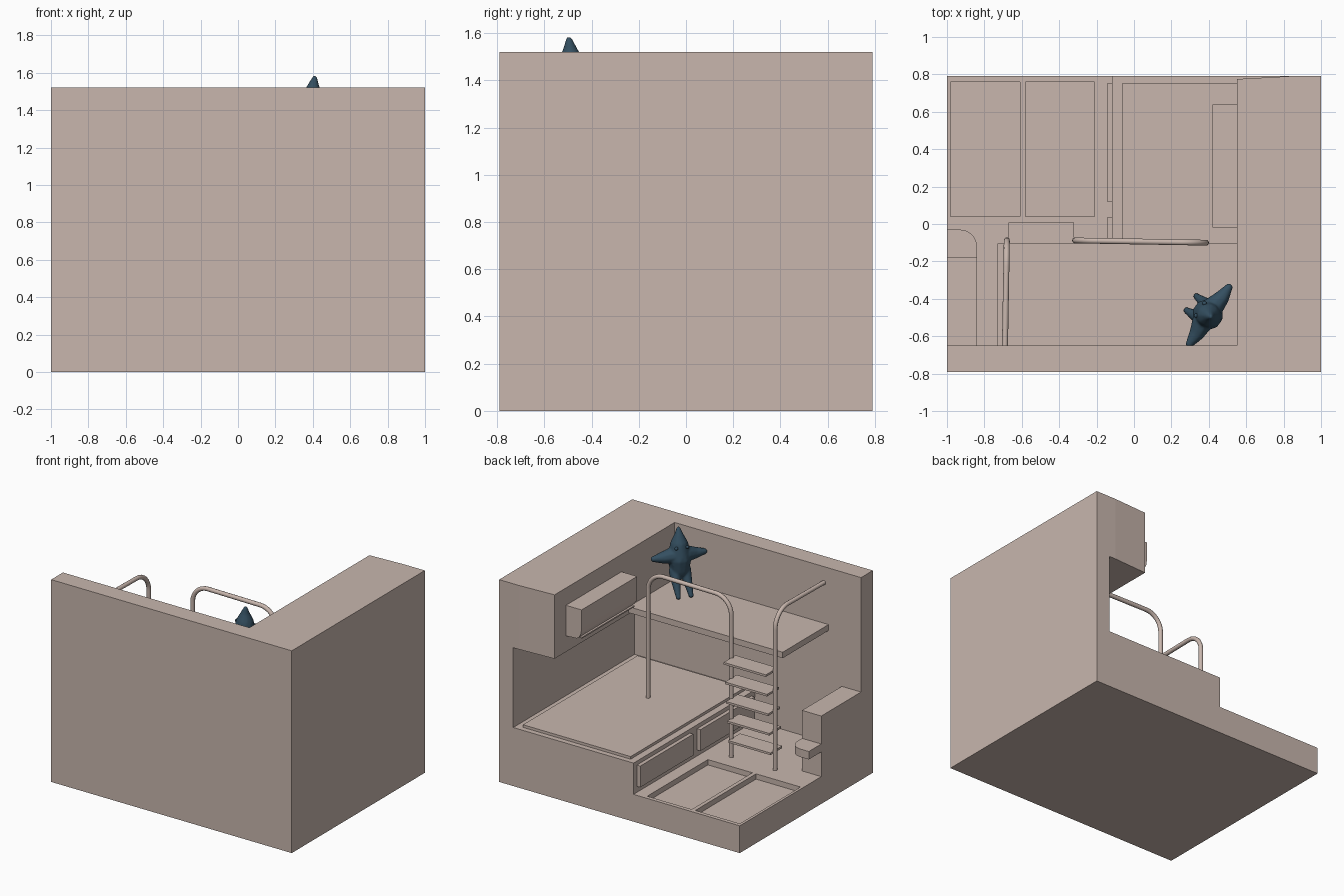
import bpy, bmesh, math
from mathutils import Vector, Matrix

if "Cube" in bpy.data.objects:
    bpy.data.objects.remove(bpy.data.objects["Cube"])


def material(name, rgb):
    m = bpy.data.materials.new(name)
    m.diffuse_color = (*rgb, 1)
    m.use_nodes = True
    m.node_tree.nodes["Principled BSDF"].inputs["Base Color"].default_value = m.diffuse_color
    return m


TAN = material("warm beige", (0.58, 0.47, 0.42))
BLUE = material("dark slate blue", (0.034, 0.078, 0.118))


def add(name, bm, mat):
    bmesh.ops.recalc_face_normals(bm, faces=bm.faces)
    me = bpy.data.meshes.new(name)
    bm.to_mesh(me)
    bm.free()
    me.materials.append(mat)
    ob = bpy.data.objects.new(name, me)
    bpy.context.collection.objects.link(ob)
    return ob


def box(name, x0, x1, y0, y1, z0, z1):
    bm = bmesh.new()
    mtx = (Matrix.Translation(((x0 + x1) / 2, (y0 + y1) / 2, (z0 + z1) / 2))
           @ Matrix.Diagonal((x1 - x0, y1 - y0, z1 - z0, 1)))
    bmesh.ops.create_cube(bm, size=1, matrix=mtx)
    return add(name, bm, TAN)


def prism(name, pts, direction):
    """Extrude a flat outline of 3D points."""
    bm = bmesh.new()
    f = bm.faces.new([bm.verts.new(p) for p in pts])
    ext = bmesh.ops.extrude_face_region(bm, geom=[f])
    vs = [g for g in ext["geom"] if isinstance(g, bmesh.types.BMVert)]
    bmesh.ops.translate(bm, verts=vs, vec=direction)
    return add(name, bm, TAN)


def cut(target, cutter):
    mod = target.modifiers.new(cutter.name, "BOOLEAN")
    mod.operation = "DIFFERENCE"
    mod.solver = "EXACT"
    mod.object = cutter
    cutter.hide_render = True
    cutter.hide_set(True)


# room shell: one block with the living space carved out
shell = box("room_shell", -1, 1, -0.79, 0.79, 0, 1.52)
cut(shell, box("cut_bed_niche", 0, 0.883, -0.65, 0.9, 0.44, 1.04))
cut(shell, box("cut_upper_space", -1.1, 0.55, -0.65, 0.9, 0.44, 1.7))
cut(shell, box("cut_floor_space", -1.1, -0.117, -0.65, 0.9, 0.205, 1.0))
for i, x in enumerate((-0.98, -0.58)):
    cut(shell, box(f"cut_floor_hatch_{i}", x, x + 0.37, 0.04, 0.76, 0.165, 0.4))
cut(shell, prism("cut_cabinet_taper",
                 [(0.5, 0.772, 1.0), (0.83, 0.79, 1.0), (0.83, 0.9, 1.0), (0.5, 0.9, 1.0)],
                 (0, 0, 0.7)))

# bed and drawers
box("mattress", -0.065, 0.83, -0.61, 0.75, 0.43, 0.46)
for i, (y0, y1) in enumerate(((0.12, 0.75), (-0.61, 0.035))):
    box(f"drawer_front_{i}", -0.145, -0.11, y0, y1, 0.25, 0.41)

# loft shelf
box("loft_shelf", -0.73, 0.57, -0.105 - 0.55, -0.105, 1.05, 1.095)

# counter block and rounded ledge
box("counter_block", -1, -0.84, -0.66, -0.178, 0.2, 0.66)
arc = [(-0.93 + 0.09 * math.cos(a), -0.12 + 0.09 * math.sin(a), 0.39)
       for a in (math.radians(d) for d in range(0, 91, 15))]
prism("rounded_ledge", [(-1, -0.19, 0.39), (-0.84, -0.19, 0.39)] + arc + [(-1, -0.03, 0.39)],
      (0, 0, 0.06))

# wall unit with a rounded lower front edge
prof = [(0.56, 1.39), (0.42, 1.39), (0.42, 1.25), (0.425, 1.21), (0.44, 1.18), (0.46, 1.165), (0.56, 1.16)]
prism("wall_unit", [(x, -0.02, z) for x, z in prof], (0, 0.66, 0))
box("wall_unit_flap", 0.43, 0.45, 0.0, 0.62, 1.165, 1.175)


def pole(name, pts, bends, radius=0.016):
    """Tube along points, rounding inner corners by the bend radius."""
    pts = [Vector(p) for p in pts]
    path = [pts[0]]
    for i in range(1, len(pts) - 1):
        p = pts[i]
        u, v = (pts[i - 1] - p).normalized(), (pts[i + 1] - p).normalized()
        c = p + (u + v) * bends
        for k in range(9):
            a = math.radians(90 * k / 8)
            path.append(c - v * bends * math.cos(a) - u * bends * math.sin(a))
    path.append(pts[-1])
    cu = bpy.data.curves.new(name, "CURVE")
    cu.dimensions = "3D"
    cu.bevel_depth = radius
    cu.bevel_resolution = 3
    cu.use_fill_caps = True
    sp = cu.splines.new("POLY")
    sp.points.add(len(path) - 1)
    for q, p in zip(sp.points, path):
        q.co = (*p, 1)
        q.radius = 1
    sp.use_smooth = True
    cu.materials.append(TAN)
    bpy.context.collection.objects.link(bpy.data.objects.new(name, cu))


# handrails
pole("guard_rail", [(0.385, -0.1, 0.44), (0.385, -0.1, 1.4), (-0.315, -0.088, 1.4), (-0.315, -0.088, 0.2)], 0.13)
pole("ladder_rail", [(-0.68, -0.088, 0.2), (-0.68, -0.088, 1.4), (-0.69, -0.655, 1.4)], 0.14)

# ladder treads
for i in range(5):
    z = 0.345 + 0.152 * i
    y = -0.045 + 0.0135 * i
    box(f"ladder_tread_{i}", -0.67, -0.32, y - 0.14, y, z - 0.016, z)

# plush star: chains of balls fused by a remesh
side = Vector((0.57, 0.82, 0))
face = Vector((-0.82, 0.57, 0))
base = Vector((0.402, -0.49, 0))


def at(s, f, z):
    return base + side * s + face * f + Vector((0, 0, z))


chains = [[(at(0, -0.01, 1.572), 0.014), (at(0, 0, 1.52), 0.034), (at(0, 0.005, 1.45), 0.066),
           (at(0, 0.01, 1.36), 0.084), (at(0, 0.015, 1.285), 0.07)]]
for s in (-1, 1):
    chains.append([(at(0.04 * s, 0.01, 1.385), 0.06), (at(0.11 * s, 0, 1.375), 0.043),
                   (at(0.185 * s, 0, 1.375), 0.021)])
    chains.append([(at(0.035 * s, 0.02, 1.27), 0.045), (at(0.042 * s, 0.06, 1.2), 0.032),
                   (at(0.046 * s, 0.115, 1.115), 0.018)])
bm = bmesh.new()
for ch in chains:
    for (p, r), (q, t) in zip(ch, ch[1:]):
        for k in range(9):
            f = k / 8
            bmesh.ops.create_icosphere(bm, subdivisions=2, radius=r + (t - r) * f,
                                       matrix=Matrix.Translation(p.lerp(q, f)))
plush = add("plush_star", bm, BLUE)
rm = plush.modifiers.new("fuse", "REMESH")
rm.mode = "VOXEL"
rm.voxel_size = 0.007
rm.use_smooth_shade = True
sm = plush.modifiers.new("soften", "SMOOTH")
sm.iterations = 5

# plush eyes
for n, s in (("left", -1), ("right", 1)):
    bm = bmesh.new()
    bmesh.ops.create_icosphere(bm, subdivisions=3, radius=0.012,
                               matrix=Matrix.Translation(at(0.04 * s, 0.058, 1.455)))
    for f in bm.faces:
        f.smooth = True
    add(f"plush_eye_{n}", bm, BLUE)
